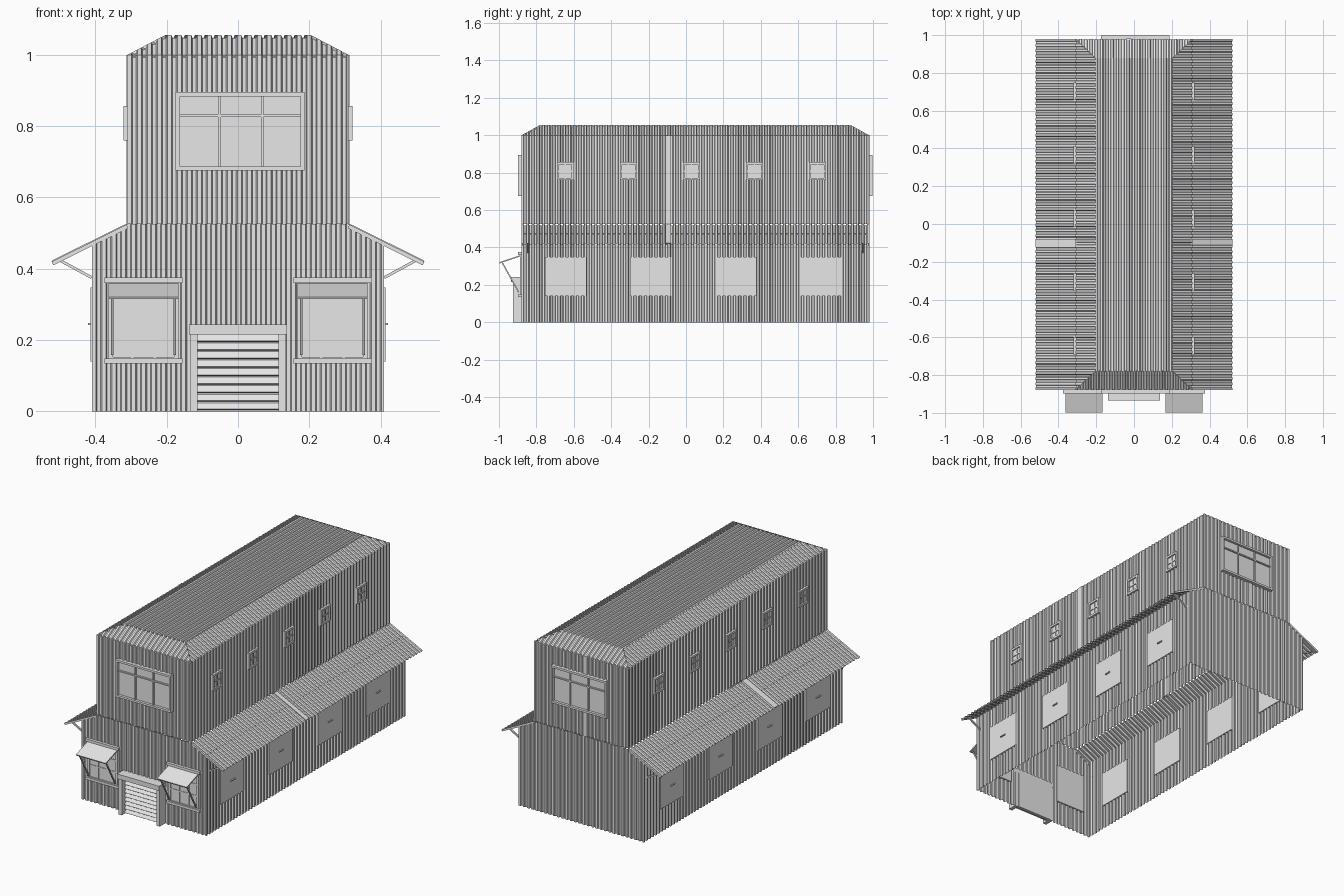
import bpy, bmesh
from mathutils import Vector, Matrix

if "Cube" in bpy.data.objects:
    bpy.data.objects.remove(bpy.data.objects["Cube"], do_unlink=True)

grey = bpy.data.materials.new("plain grey metal")
grey.use_nodes = True
grey.diffuse_color = (0.8, 0.8, 0.8, 1)
grey.node_tree.nodes["Principled BSDF"].inputs["Base Color"].default_value = (0.8, 0.8, 0.8, 1)

# Main dimensions
FRONT, BACK = -0.88, 0.98
MID = (FRONT + BACK) / 2
LOW, UP, TOP = 0.41, 0.31, 0.205        # half widths of ground floor, upper floor, roof flat
EAVE, LEAN, WALL, RIDGE = 0.475, 0.525, 1.0, 1.055
PITCH, DEPTH = 0.028, 0.009


def finish(name, bm):
    mesh = bpy.data.meshes.new(name)
    bm.to_mesh(mesh)
    bm.free()
    mesh.materials.append(grey)
    obj = bpy.data.objects.new(name, mesh)
    bpy.context.collection.objects.link(obj)
    return obj


def sheet(name, pts):
    """Corrugated convex panel; ribs run square to the first edge."""
    pts = [Vector(p) for p in pts]
    u = (pts[1] - pts[0]).normalized()
    n = u.cross(pts[2] - pts[1]).normalized()
    v = n.cross(u)
    along = [(p - pts[0]).dot(u) for p in pts]
    height = max((p - pts[0]).dot(v) for p in pts)
    bm = bmesh.new()
    prev = None
    start = min(along) - PITCH
    for i in range(int((max(along) - start) / PITCH) + 2):
        for frac, d in ((0, 0), (0.4, 0), (0.52, DEPTH), (0.88, DEPTH)):
            base = pts[0] + u * (start + (i + frac) * PITCH) - n * d
            pair = (bm.verts.new(base - v * 0.02), bm.verts.new(base + v * (height + 0.02)))
            if prev:
                bm.faces.new((prev[0], pair[0], pair[1], prev[1]))
            prev = pair
    for a, b in zip(pts, pts[1:] + pts[:1]):
        bmesh.ops.bisect_plane(bm, geom=bm.verts[:] + bm.edges[:] + bm.faces[:], plane_co=a,
                               plane_no=(b - a).cross(n), clear_outer=True)
    return finish(name, bm)


def flip(pts, axis):
    """Mirror a panel outline and keep its winding and first edge."""
    out = []
    for p in pts:
        q = list(p)
        q[axis] = -q[axis] if axis == 0 else 2 * MID - q[axis]
        out.append(q)
    return [out[1], out[0]] + out[:1:-1]


def pair(name, names, pts, axis):
    sheet(names[0] + name, pts)
    sheet(names[1] + name, flip(pts, axis))


def box(name, lo, hi):
    bm = bmesh.new()
    lo, hi = Vector(lo), Vector(hi)
    size = [abs(c) for c in hi - lo]
    bmesh.ops.create_cube(bm, size=1, matrix=Matrix.Translation((lo + hi) / 2) @ Matrix.Diagonal((*size, 1)))
    return finish(name, bm)


def beam(name, a, b, side, width, thick):
    a, b, x = Vector(a), Vector(b), Vector(side)
    z = (b - a).normalized()
    rot = Matrix((x, z.cross(x), z)).transposed().to_4x4()
    bm = bmesh.new()
    bmesh.ops.create_cube(bm, size=1, matrix=Matrix.Translation((a + b) / 2) @ rot
                          @ Matrix.Diagonal((width, thick, (b - a).length, 1)))
    return finish(name, bm)


def frame(name, axis, plane, out, a0, a1, z0, z1, t, proud, cols=(), rows=()):
    """Framed window on a wall; axis is the horizontal direction of the wall."""
    def part(label, c0, c1, d0, d1, front):
        lo, hi = [0, 0, d0], [0, 0, d1]
        lo[axis], hi[axis] = c0, c1
        lo[1 - axis], hi[1 - axis] = plane - out * 0.014, plane + out * front
        box(name + label, lo, hi)
    part("_pane", a0 + t, a1 - t, z0 + t, z1 - t, 0.002)
    part("_left_jamb", a0, a0 + t, z0, z1, proud)
    part("_right_jamb", a1 - t, a1, z0, z1, proud)
    part("_sill", a0, a1, z0, z0 + t, proud)
    part("_head", a0, a1, z1 - t, z1, proud)
    bar = t * 0.3
    for c in cols:
        m = a0 + (a1 - a0) * c
        part("_mullion", m - bar, m + bar, z0 + t, z1 - t, proud * 0.6)
    for r in rows:
        m = z0 + (z1 - z0) * r
        part("_transom", a0 + t, a1 - t, m - bar, m + bar, proud * 0.6)


# Corrugated walls
pair("_ground_wall", ("front", "back"), [(-LOW, FRONT, 0), (LOW, FRONT, 0), (LOW, FRONT, EAVE),
     (UP, FRONT, LEAN), (-UP, FRONT, LEAN), (-LOW, FRONT, EAVE)], 1)
pair("_upper_wall", ("front", "back"), [(-UP, FRONT, LEAN), (UP, FRONT, LEAN),
     (UP, FRONT, WALL), (-UP, FRONT, WALL)], 1)
pair("_ground_side_wall", ("left", "right"), [(LOW, FRONT, 0), (LOW, BACK, 0),
     (LOW, BACK, EAVE), (LOW, FRONT, EAVE)], 0)
pair("_upper_side_wall", ("left", "right"), [(UP, FRONT, LEAN), (UP, BACK, LEAN),
     (UP, BACK, WALL), (UP, FRONT, WALL)], 0)

# Roofs
HIP = 0.1
pair("_lean_roof", ("left", "right"), [(0.522, FRONT, 0.42), (0.522, BACK, 0.42),
     (UP, BACK, LEAN), (UP, FRONT, LEAN)], 0)
pair("_roof_slope", ("left", "right"), [(UP, FRONT, WALL), (UP, BACK, WALL),
     (TOP, BACK - HIP, RIDGE), (TOP, FRONT + HIP, RIDGE)], 0)
pair("_roof_hip", ("front", "back"), [(-UP, FRONT, WALL), (UP, FRONT, WALL),
     (TOP, FRONT + HIP, RIDGE), (-TOP, FRONT + HIP, RIDGE)], 1)
sheet("roof_top", [(-TOP, FRONT + HIP, RIDGE), (TOP, FRONT + HIP, RIDGE),
                   (TOP, BACK - HIP, RIDGE), (-TOP, BACK - HIP, RIDGE)])

for s, label in ((1, "left"), (-1, "right")):
    # Lean roof edges and brackets
    for y in (FRONT + 0.004, BACK - 0.004):
        beam(label + "_roof_edge", (s * UP, y, LEAN - 0.006), (s * 0.52, y, 0.415), (0, 1, 0), 0.008, 0.011)
    for y in (FRONT + 0.035, BACK - 0.035):
        beam(label + "_roof_bracket", (s * LOW, y, 0.375), (s * 0.5, y, 0.424), (0, 1, 0), 0.01, 0.008)

    # Flat seam strip on the upper wall and lean roof
    box(label + "_wall_seam", (s * (UP - 0.006), -0.11, LEAN), (s * (UP + 0.002), -0.08, WALL))
    beam(label + "_roof_seam", (s * UP, -0.095, LEAN), (s * 0.521, -0.095, 0.421), (0, 1, 0), 0.03, 0.005)

    # Small upper windows
    for i in range(5):
        y = -0.645 + i * 0.337
        frame(label + "_small_window", 1, s * UP, s, y - 0.046, y + 0.046, 0.76, 0.856, 0.012, 0.011,
              (0.5,), (0.5,))

    # Flush ground floor shutters with handles
    for y in (-0.643, -0.19, 0.268, 0.718):
        box(label + "_shutter", (s * (LOW - 0.012), y - 0.11, 0.14), (s * (LOW + 0.004), y + 0.11, 0.348))
        box(label + "_shutter_handle", (s * LOW, y - 0.018, 0.242), (s * (LOW + 0.011), y + 0.018, 0.248))

    # Front windows with awnings
    x = s * 0.265
    frame(label + "_front_window", 0, FRONT, -1, x - 0.098, x + 0.098, 0.14, 0.37, 0.012, 0.008,
          (0.34, 0.66), (0.35, 0.65))
    for z in (0.134, 0.36):
        box(label + "_window_ledge", (x - 0.11, FRONT - 0.017, z), (x + 0.11, FRONT, z + 0.015))
    beam(label + "_awning", (x, FRONT - 0.004, 0.356), (x, -0.997, 0.318), (1, 0, 0), 0.195, 0.007)
    for e in (-0.087, 0.087):
        beam(label + "_awning_strut", (x + e, FRONT - 0.014, 0.16), (x + e, -0.983, 0.32), (1, 0, 0), 0.007, 0.007)

    # Entrance posts
    box(label + "_door_post", (s * 0.113, -0.925, 0), (s * 0.135, FRONT + 0.01, 0.217))

# Roller door and header
box("door_header", (-0.138, -0.935, 0.215), (0.138, FRONT + 0.01, 0.243))
box("door_panel", (-0.113, FRONT - 0.004, 0), (0.113, FRONT + 0.014, 0.215))
SLATS = 9
for i in range(SLATS):
    z = 0.215 * (i + 0.5) / SLATS
    beam("door_slat", (0, FRONT - 0.004, z + 0.011), (0, FRONT - 0.018, z - 0.007), (1, 0, 0), 0.226, 0.004)

# Large upper windows at both ends
for label, y, out in (("front", FRONT, -1), ("back", BACK, 1)):
    frame(label + "_large_window", 0, y, out, -0.175, 0.187, 0.675, 0.895, 0.012, 0.017, (0.34, 0.67), (0.7,))

# Flat seam strip on the upper back wall
box("back_wall_seam", (-0.04, BACK - 0.006, LEAN), (-0.012, BACK + 0.0015, WALL))
